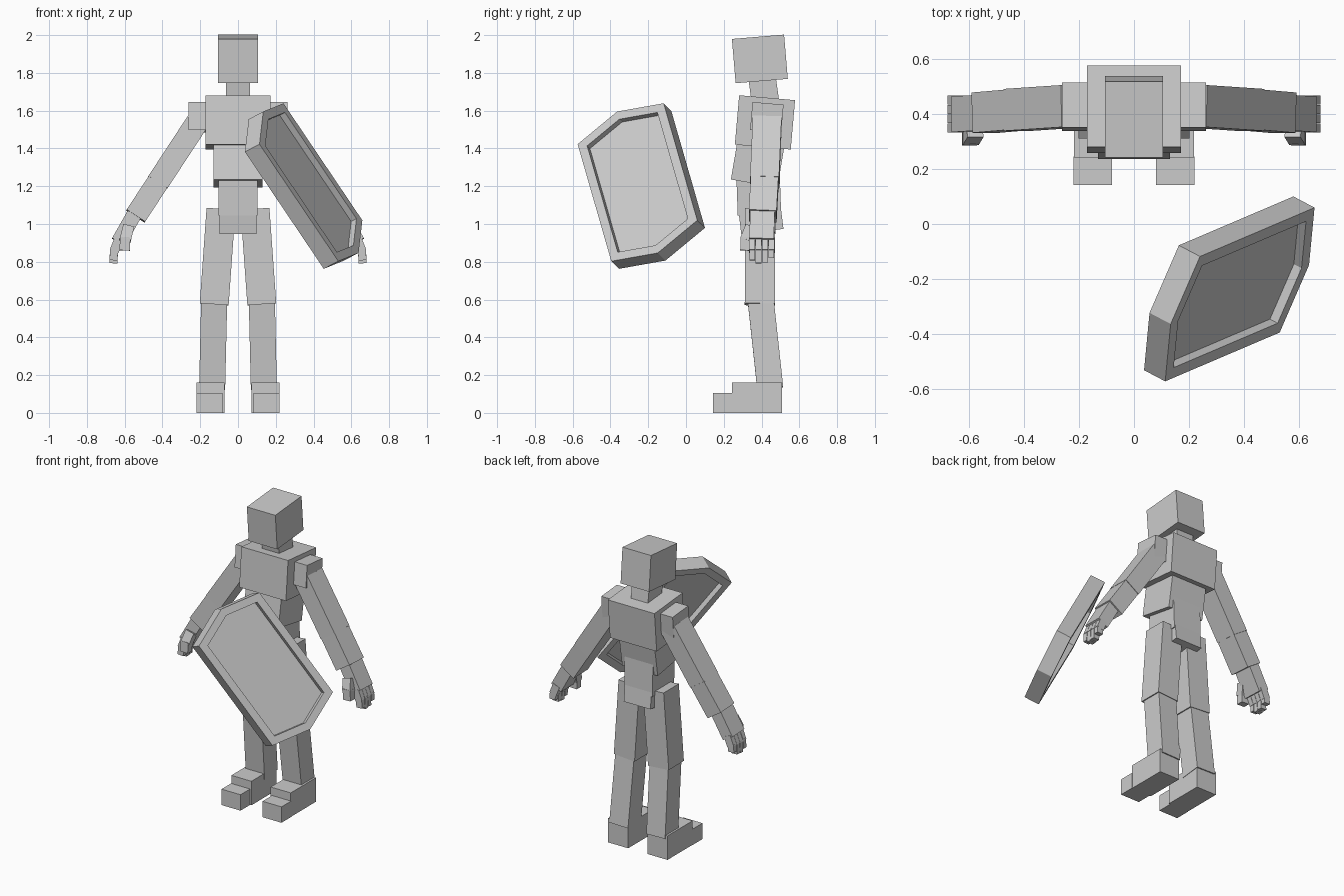
import bpy, bmesh
from math import radians
from mathutils import Matrix, Vector

cube = bpy.data.objects.get("Cube")
if cube:
    bpy.data.objects.remove(cube, do_unlink=True)

GREY = (0.6, 0.6, 0.6, 1)
grey = bpy.data.materials.new("plain grey")
grey.use_nodes = True
grey.diffuse_color = GREY
grey.node_tree.nodes["Principled BSDF"].inputs["Base Color"].default_value = GREY


def add_object(name, bm, matrix):
    bmesh.ops.recalc_face_normals(bm, faces=bm.faces)
    mesh = bpy.data.meshes.new(name)
    bm.to_mesh(mesh)
    bm.free()
    mesh.materials.append(grey)
    obj = bpy.data.objects.new(name, mesh)
    obj.matrix_world = matrix
    bpy.context.collection.objects.link(obj)


def block(name, size, matrix):
    bm = bmesh.new()
    bmesh.ops.create_cube(bm, size=1)
    bmesh.ops.scale(bm, vec=size, verts=bm.verts)
    add_object(name, bm, matrix)


def box(name, centre, size, tilt=0):
    """Box tilted forwards or backwards about x."""
    block(name, size, Matrix.Translation(centre) @ Matrix.Rotation(radians(tilt), 4, 'X'))


def axes(origin, x, y, z):
    return Matrix.Translation(origin) @ Matrix((x, y, z)).transposed().to_4x4()


def limb(name, start, end, width, depth):
    """Box running from start to end, kept square to the y axis."""
    a, b = Vector(start), Vector(end)
    z = (a - b).normalized()
    x = Vector((0, 1, 0)).cross(z).normalized()
    block(name, (width, depth, (a - b).length), axes((a + b) / 2, x, z.cross(x), z))


# Head and torso
box("head", (0, .391, 1.874), (.21, .277, .235), 4.8)
box("neck", (0, .413, 1.70), (.126, .145, .18), 8)
box("chest", (0, .418, 1.538), (.344, .297, .262), -5)
box("abdomen", (0, .381, 1.333), (.262, .25, .24), -9.6)
box("waist", (0, .385, 1.16), (.208, .23, .22), 2)
box("pelvis", (0, .397, 1.02), (.196, .225, .12), 7)

for side, s in (("left", 1), ("right", -1)):
    # Legs
    limb(f"{side}_thigh", (s * .09, .393, 1.08), (s * .126, .391, .575), .153, .16)
    limb(f"{side}_shin", (s * .126, .395, .6), (s * .137, .446, .13), .138, .138)
    box(f"{side}_foot", (s * .145, .375, .08), (.148, .265, .16))
    box(f"{side}_toe", (s * .151, .194, .053), (.14, .104, .106))

    # Arms
    box(f"{side}_shoulder", (s * .2, .428, 1.565), (.126, .165, .148), -5)
    limb(f"{side}_upper_arm", (s * .215, .43, 1.54), (s * .425, .416, 1.22), .12, .153)
    limb(f"{side}_forearm", (s * .425, .416, 1.22), (s * .542, .406, 1.042), .117, .147)

    # Hand with jointed fingers and a thumb
    limb(f"{side}_palm", (s * .55, .405, 1.05), (s * .632, .4, .905), .08, .13)
    for i, tip in enumerate((.808, .792, .796, .82)):
        y = .35 + .034 * i
        limb(f"{side}_finger_base_{i}", (s * .63, y, .92), (s * .656, y, .855), .05, .032)
        limb(f"{side}_finger_tip_{i}", (s * .656, y, .87), (s * .659, y, tip), .042, .03)
    limb(f"{side}_thumb_base", (s * .58, .34, .985), (s * .597, .312, .915), .06, .05)
    limb(f"{side}_thumb_tip", (s * .597, .312, .93), (s * .6, .31, .86), .055, .046)

# Six-sided shield, recessed on both faces
THICK, RIM, RECESS = .096, .048, .035
bm = bmesh.new()
outline = ((.464, 0), (.384, .26), (-.384, .26), (-.464, 0), (-.384, -.26), (.384, -.26))
base = bm.faces.new([bm.verts.new((u, v, -THICK / 2)) for u, v in outline])
top = bmesh.ops.extrude_face_region(bm, geom=[base], use_keep_orig=True)
bmesh.ops.translate(bm, vec=(0, 0, THICK),
                    verts=[g for g in top["geom"] if isinstance(g, bmesh.types.BMVert)])
bmesh.ops.recalc_face_normals(bm, faces=bm.faces)
panels = [f for f in bm.faces if len(f.verts) == 6]
bmesh.ops.inset_individual(bm, faces=panels, thickness=RIM, use_even_offset=True)
for panel in bmesh.ops.extrude_discrete_faces(bm, faces=panels)["faces"]:
    bmesh.ops.translate(bm, vec=panel.normal * -RECESS, verts=panel.verts)
along = Vector((.544, .232, -.807)).normalized()
facing = along.cross(Vector((.243, .873, .416))).normalized()
add_object("shield", bm, axes(Vector((.386, -.257, 1.221)) - facing * THICK / 2,
                              along, facing.cross(along), facing))
